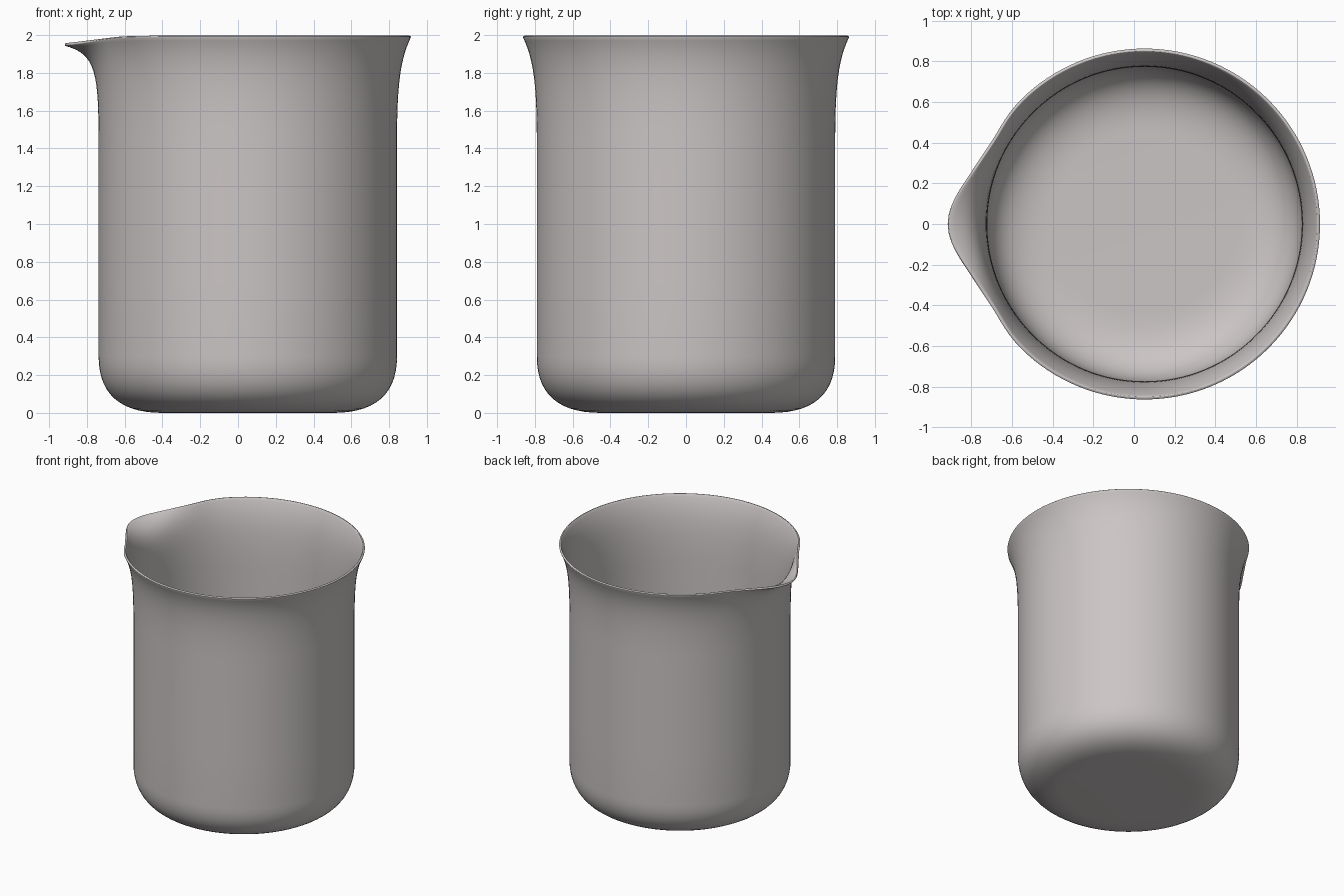
import bpy, bmesh, math
from mathutils import Vector

SEGMENTS = 128
WALL = 0.016
CENTRE_X = 0.052

cube = bpy.data.objects.get("Cube")
if cube:
    bpy.data.objects.remove(cube, do_unlink=True)


def bezier(points, t):
    """Point on a Bezier curve of any degree."""
    pts = [Vector(p) for p in points]
    while len(pts) > 1:
        pts = [a.lerp(b, t) for a, b in zip(pts, pts[1:])]
    return pts[0]


def bell(angle, width):
    return math.exp(-(angle / width) ** 2)


# Profile curves as (radius, height)
base_corner = [(0.45, 0), (0.79, 0), (0.79, 0.30)]
rim_flare = [(0.79, 1.45), (0.79, 1.75), (0.81, 1.88), (0.865, 1.992)]
spout_flare = [(0.79, 1.40), (0.79, 1.80), (0.80, 1.90), (0.97, 1.944)]


def profile(angle):
    """Outer wall profile at an angle in degrees away from the spout."""
    out_weight = bell(angle, 14.5) - 0.1 * bell(angle - 30, 8)
    drop_weight = bell(angle, 25)
    pts = [bezier(base_corner, i / 14) for i in range(15)]
    pts += [Vector((0.79, z)) for z in (0.7, 1.1)]
    for i in range(17):
        rim, spout = bezier(rim_flare, i / 16), bezier(spout_flare, i / 16)
        pts.append(Vector((rim.x + (spout.x - rim.x) * out_weight,
                           rim.y + (spout.y - rim.y) * drop_weight)))
    return pts


# Beaker shell: profile swept round the axis, spout towards -x
bm = bmesh.new()
columns = []
for s in range(SEGMENTS):
    turn = 2 * math.pi * s / SEGMENTS
    away = abs(180 - math.degrees(turn))
    columns.append([bm.verts.new((CENTRE_X + p.x * math.cos(turn),
                                  p.x * math.sin(turn), p.y))
                    for p in profile(away)])
for a, b in zip(columns, columns[1:] + columns[:1]):
    for i in range(len(a) - 1):
        bm.faces.new((a[i], b[i], b[i + 1], a[i + 1]))
bm.faces.new([c[0] for c in reversed(columns)])
mesh = bpy.data.meshes.new("beaker")
bm.to_mesh(mesh)
bm.free()
beaker = bpy.data.objects.new("beaker", mesh)
bpy.context.collection.objects.link(beaker)

# Material
colour = (0.60, 0.56, 0.56, 1)
mat = bpy.data.materials.new("warm grey")
mat.use_nodes = True
mat.diffuse_color = colour
mat.node_tree.nodes["Principled BSDF"].inputs["Base Color"].default_value = colour
mesh.materials.append(mat)

# Wall thickness, inwards, with a softened lip
solid = beaker.modifiers.new("wall", 'SOLIDIFY')
solid.thickness = WALL
solid.offset = -1
solid.use_even_offset = True
lip = beaker.modifiers.new("lip", 'BEVEL')
lip.width = 0.004
lip.segments = 2
lip.limit_method = 'ANGLE'
lip.angle_limit = math.radians(50)

# Apply the modifiers, then shade smooth
bpy.ops.object.select_all(action='DESELECT')
beaker.select_set(True)
bpy.context.view_layer.objects.active = beaker
for name in ("wall", "lip"):
    bpy.ops.object.modifier_apply(modifier=name)
bpy.ops.object.shade_smooth_by_angle(angle=math.radians(50))
